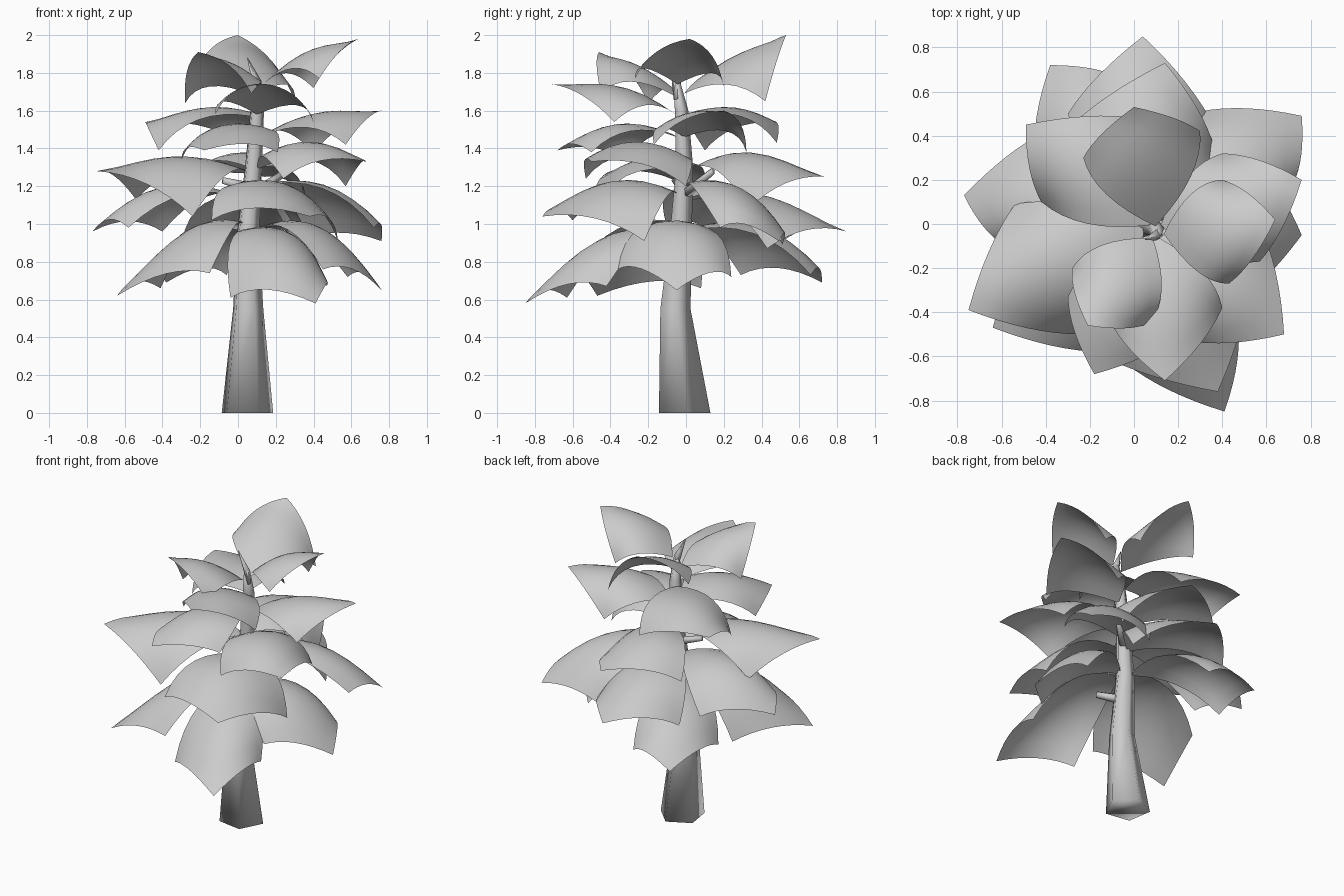
import bpy, bmesh, math
from mathutils import Vector

cube = bpy.data.objects.get("Cube")
if cube:
    bpy.data.objects.remove(cube, do_unlink=True)

grey = bpy.data.materials.new("pale_grey")
grey.use_nodes = True
colour = (0.6, 0.6, 0.6, 1)
grey.diffuse_color = colour
grey.node_tree.nodes["Principled BSDF"].inputs["Base Color"].default_value = colour

# Trunk centre line: height, x, y, radius
TRUNK = [(0, .043, -.014, .145), (.55, .05, -.06, .085), (.95, .05, -.03, .062),
         (1.3, .08, -.01, .048), (1.6, .10, -.025, .038), (1.75, .105, -.05, .02)]


def trunk_point(z):
    """Centre of the trunk at a given height."""
    for (z0, x0, y0, _), (z1, x1, y1, _) in zip(TRUNK, TRUNK[1:]):
        if z <= z1:
            break
    return Vector((x0, y0, z0)).lerp(Vector((x1, y1, z1)), (z - z0) / (z1 - z0))


def finish(bm, name):
    """Turn a bmesh into a smooth shaded object."""
    mesh = bpy.data.meshes.new(name)
    bm.to_mesh(mesh)
    bm.free()
    mesh.materials.append(grey)
    obj = bpy.data.objects.new(name, mesh)
    bpy.context.collection.objects.link(obj)
    bpy.ops.object.select_all(action='DESELECT')
    obj.select_set(True)
    bpy.context.view_layer.objects.active = obj
    bpy.ops.object.shade_smooth()


def tube(name, path, radii, sides, turn=0.0, level=False):
    """Tapered tube along a path, with rings kept level if asked."""
    bm = bmesh.new()
    axis = (path[-1] - path[0]).normalized()
    rot = Vector((0, 0, 1)).rotation_difference(axis)
    rings = []
    for p, r in zip(path, radii):
        ring = []
        for i in range(sides):
            a = turn + math.tau * i / sides
            offset = Vector((r * math.cos(a), r * math.sin(a), 0))
            ring.append(bm.verts.new(p + (offset if level else rot @ offset)))
        rings.append(ring)
    for low, high in zip(rings, rings[1:]):
        for i in range(sides):
            j = (i + 1) % sides
            bm.faces.new((low[i], low[j], high[j], high[i]))
    bm.faces.new(reversed(rings[0]))
    bm.faces.new(rings[-1])
    finish(bm, name)


def leaf(name, base_z, tip, side_a, side_b, lift, n=8):
    """Arched four-cornered sheet running from the trunk to its tip."""
    tip, side_a, side_b = (Vector(p) / 100 for p in (tip, side_a, side_b))
    root = trunk_point(base_z)
    out = tip - root
    out.z = 0
    out.normalize()
    base = root + out * 0.03
    across = Vector((-out.y, out.x, 0))
    if (side_a - base).dot(across) > 0:
        side_a, side_b = side_b, side_a
    up = Vector((0, 0, lift))
    # Bulge of the four edges: two from the base, two towards the tip
    edge_a, edge_b = up * 0.55 - across * 0.06, up * 0.55 + across * 0.06
    rim_a, rim_b = up * 0.3 - across * 0.03, up * 0.3 + across * 0.03
    bm = bmesh.new()
    grid = []
    for i in range(n + 1):
        u = i / n
        hu = 4 * u * (1 - u)
        row = []
        for j in range(n + 1):
            v = j / n
            hv = 4 * v * (1 - v)
            p = base.lerp(side_a, u).lerp(side_b.lerp(tip, u), v)
            p += edge_a * hu * (1 - v) + edge_b * hv * (1 - u)
            p += rim_a * hv * u + rim_b * hu * v + up * 0.15 * hu * hv
            row.append(bm.verts.new(p))
        grid.append(row)
    for i in range(n):
        for j in range(n):
            bm.faces.new((grid[i][j], grid[i + 1][j], grid[i + 1][j + 1], grid[i][j + 1]))
    finish(bm, name)


def tier(name, lift, leaves):
    for k, (base_z, *corners) in enumerate(leaves):
        leaf(f"{name}_leaf_{k + 1}", base_z, *corners, lift)


# Trunk and the young shoot at its top
tube("trunk", [Vector((x, y, z)) for z, x, y, _ in TRUNK], [t[3] for t in TRUNK],
     5, math.radians(225), True)
tube("young_shoot", [Vector((.12, -.05, 1.66)), Vector((.10, -.05, 1.75)),
                     Vector((.05, -.07, 1.88))], [.015, .025, .002], 4)

# Bare branch stubs on the trunk
for k, (z, end, thick) in enumerate([(.80, (.19, -.14, .83), .035),
                                     (1.19, (-.08, -.06, 1.23), .03),
                                     (1.15, (.26, .14, 1.28), .03)]):
    tube(f"branch_stub_{k + 1}", [trunk_point(z), Vector(end)], [thick, thick * .6], 5)

# Leaves: height on the trunk, then tip and two side corners in hundredths
tier("lowest", .19, [
    (.97, (41, -85, 58), (-4, -63, 61), (47, -42, 67)),
    (1.0, (-64, -47, 62), (-15, -58, 74), (-41, 8, 66)),
    (.97, (76, -5, 65), (45, -36, 76), (58, 24, 72)),
    (.96, (-38, 72, 69), (-6, 66, 73), (-45, 29, 73))])
tier("lower", .18, [
    (1.2, (76, 49, 91), (30, 51, 89), (72, 18, 98)),
    (1.13, (-77, 13, 96), (-40, 42, 96), (-58, -10, 98)),
    (1.12, (4, 85, 96), (37, 43, 87), (-30, 50, 90)),
    (1.16, (38, -76, 104), (-14, -60, 102), (53, -22, 91))])
tier("middle", .17, [
    (1.28, (-75, -39, 128), (-24, -50, 104), (-54, 9, 113)),
    (1.29, (68, -50, 133), (57, 0, 120), (24, -53, 124)),
    (1.29, (14, 73, 125), (-28, 45, 118), (37, 33, 108))])
tier("upper", .13, [
    (1.46, (-18, -68, 139), (-30, -33, 134), (21, -50, 138)),
    (1.57, (-49, 45, 154), (2, 48, 143), (-42, 10, 139)),
    (1.46, (76, 20, 160), (40, 32, 138), (57, -17, 142))])
tier("top", .125, [
    (1.58, (14, -71, 174), (40, -38, 154), (-12, -42, 158)),
    (1.68, (-21, -46, 191), (7, -45, 169), (-28, -20, 164)),
    (1.74, (64, 2, 198), (40, 20, 172), (43, -27, 177)),
    (1.69, (0, 53, 200), (-23, 30, 178), (30, 42, 165))])
